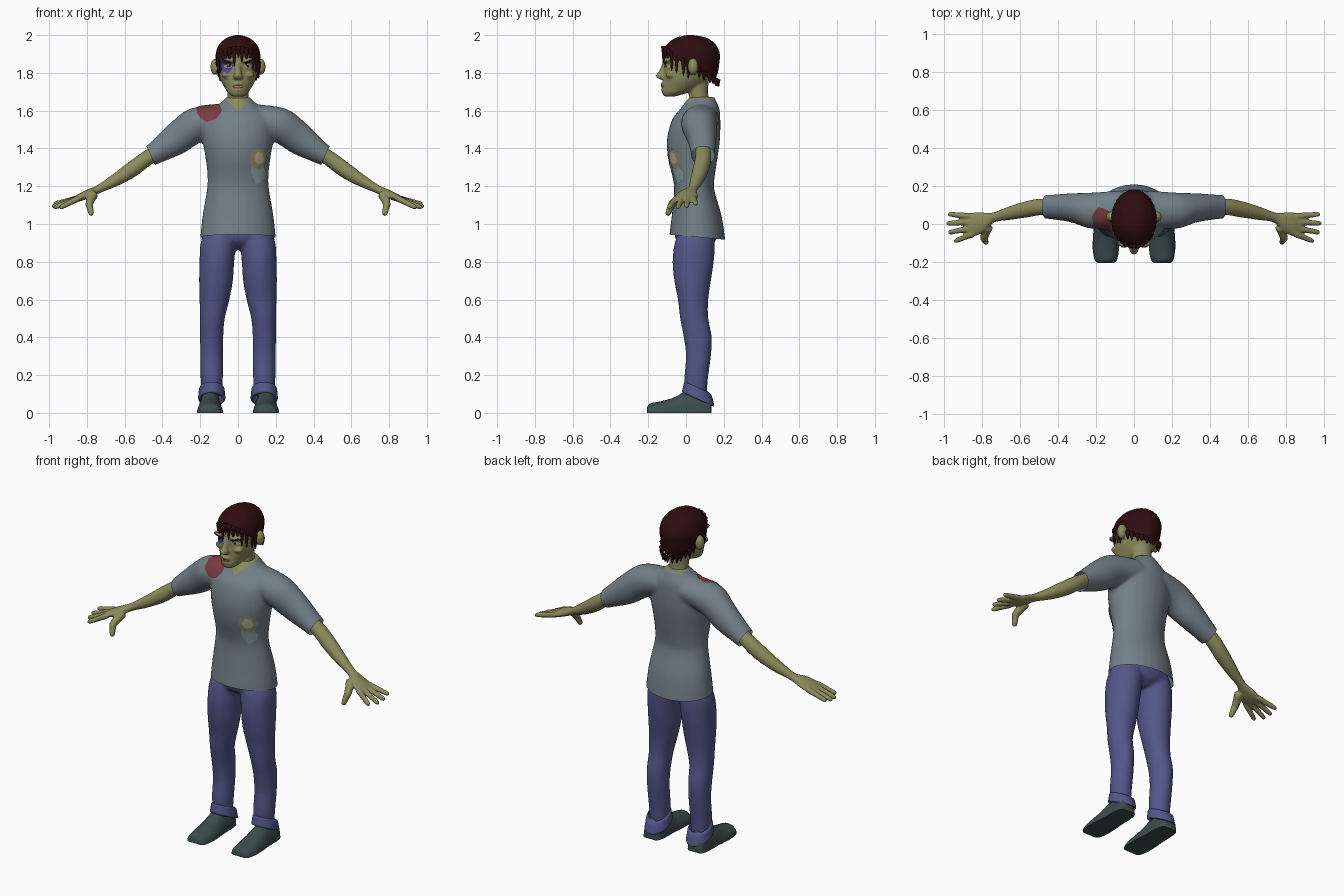
import bpy, bmesh, math, random
from mathutils import Vector, Matrix
from mathutils.bvhtree import BVHTree

if "Cube" in bpy.data.objects:
    bpy.data.objects.remove(bpy.data.objects["Cube"])

random.seed(4)
X, Y, Z = Vector((1, 0, 0)), Vector((0, 1, 0)), Vector((0, 0, 1))


def material(name, r, g, b):
    m = bpy.data.materials.new(name)
    m.diffuse_color = (r, g, b, 1)
    m.use_nodes = True
    m.node_tree.nodes["Principled BSDF"].inputs["Base Color"].default_value = m.diffuse_color
    return m


SKIN = material("olive skin", .26, .26, .11)
SHIRT = material("grey shirt", .17, .215, .25)
JEANS = material("blue denim", .085, .095, .25)
HAIR = material("dark red hair", .028, .004, .005)
SHOE = material("dark green shoe", .045, .075, .073)
SOLE = material("grey sole", .33, .33, .33)
BLOOD = material("dried blood", .19, .045, .053)
BRUISE = material("blue bruise", .075, .075, .28)
BONE = material("pale bone", .45, .40, .33)
FLAP = material("light torn cloth", .27, .34, .39)


# ---------- helpers ----------
def loft(bm, rows, u=X, v=Y, seg=28, sub=4, cap=True):
    """Smooth skin through elliptical rows (x, y, z, radius_u, radius_v)."""
    pts = [rows[0]] + list(rows) + [rows[-1]]
    fine = []
    for i in range(1, len(rows)):
        for k in range(sub):
            t = k / sub
            fine.append([.5 * (2 * b + (c - a) * t + (2 * a - 5 * b + 4 * c - d) * t * t
                               + (3 * b - a - 3 * c + d) * t ** 3)
                         for a, b, c, d in zip(*pts[i - 1:i + 3])])
    fine.append(list(rows[-1]))
    rings = []
    for x, y, z, ru, rv in fine:
        ring = []
        for k in range(seg):
            a = 2 * math.pi * k / seg
            ring.append(bm.verts.new(Vector((x, y, z)) + u * ru * math.cos(a) + v * rv * math.sin(a)))
        rings.append(ring)
    for r, s in zip(rings, rings[1:]):
        for k in range(seg):
            bm.faces.new((r[k], r[(k + 1) % seg], s[(k + 1) % seg], s[k]))
    if cap:
        bm.faces.new(rings[0])
        bm.faces.new(rings[-1])


def upright(rows, cx=0):
    """Rows (z, half width, front y, back y) to loft rows."""
    return [(cx, (f + b) / 2, z, w, (b - f) / 2) for z, w, f, b in rows]


def tube(bm, p, q, r, s):
    p, q = Vector(p), Vector(q)
    d = (q - p).normalized()
    u = d.cross(Vector((.3, .5, .8))).normalized()
    rows = [(*p.lerp(q, t), k, k) for t, k in
            ((0, r * .5), (.08, r), (.5, (r + s) / 2), (.9, s), (1, s * .4))]
    loft(bm, rows, u, d.cross(u), 10, 3)


def ball(bm, c, size):
    bmesh.ops.create_icosphere(bm, subdivisions=3, radius=1,
                               matrix=Matrix.Translation(c) @ Matrix.Diagonal((*size, 1)))


def cut(bm, co, no, clear=True):
    return bmesh.ops.bisect_plane(bm, geom=bm.verts[:] + bm.edges[:] + bm.faces[:], plane_co=co,
                                  plane_no=no, clear_outer=clear)


def finish(name, bm, mats, voxel=0, smooth=5, angle=60):
    """Turn a bmesh into an object, optionally fusing its volumes."""
    bmesh.ops.recalc_face_normals(bm, faces=bm.faces)
    me = bpy.data.meshes.new(name)
    bm.to_mesh(me)
    bm.free()
    ob = bpy.data.objects.new(name, me)
    bpy.context.collection.objects.link(ob)
    if voxel:
        m = ob.modifiers.new("fuse", 'REMESH')
        m.mode, m.voxel_size = 'VOXEL', voxel
        m = ob.modifiers.new("soften", 'SMOOTH')
        m.factor, m.iterations = .5, smooth
        dg = bpy.context.evaluated_depsgraph_get()
        fused = bpy.data.meshes.new_from_object(ob.evaluated_get(dg))
        ob.modifiers.clear()
        ob.data = me = fused
    me.materials.clear()
    for m in mats:
        me.materials.append(m)
    me.shade_smooth()
    me.set_sharp_from_angle(angle=math.radians(angle))
    return ob


def tree_of(ob):
    return BVHTree.FromPolygons([v.co for v in ob.data.vertices],
                                [p.vertices for p in ob.data.polygons])


def patch(name, tree, mat, c, rx, rz, jag=0, off=.003, tilt=0, turn=0, n=20, rings=4):
    """Thin blob laid on a surface, seen along a direction tilted down from +y."""
    d = Vector((0, math.cos(tilt), -math.sin(tilt)))
    w = Vector((0, math.sin(tilt), math.cos(tilt)))
    bm = bmesh.new()

    def drop(a, b):
        a, b = a * math.cos(turn) - b * math.sin(turn), a * math.sin(turn) + b * math.cos(turn)
        o = Vector(c) + X * a + w * b
        hit, no, _, _ = tree.ray_cast(o - d * .6, d)
        if hit is None:
            hit, no, _, _ = tree.find_nearest(o)
        return bm.verts.new(hit + no * off)

    edge = [1 + random.uniform(-jag, jag) for _ in range(n)]
    mid = drop(0, 0)
    old = None
    for k in range(1, rings + 1):
        ring = [drop(rx * edge[i] * k / rings * math.cos(i * 2 * math.pi / n),
                     rz * edge[i] * k / rings * math.sin(i * 2 * math.pi / n)) for i in range(n)]
        for i in range(n):
            j = (i + 1) % n
            bm.faces.new((mid, ring[i], ring[j]) if old is None else (old[i], ring[i], ring[j], old[j]))
        old = ring
    finish(name, bm, [mat])


# ---------- shirt: torso and sleeves fused, then trimmed open ----------
bm = bmesh.new()
loft(bm, upright([(.88, .20, -.09, .212), (.94, .199, -.088, .205), (1.05, .187, -.075, .187),
                  (1.18, .165, -.063, .15), (1.25, .161, -.072, .152), (1.35, .172, -.096, .167),
                  (1.45, .188, -.1, .18), (1.55, .185, -.075, .182), (1.61, .135, -.03, .177),
                  (1.65, .082, 0, .16), (1.672, .062, .02, .15)]))
for s in (1, -1):
    loft(bm, [(s * x, y, z, a, b) for x, y, z, a, b in
              ((.08, .08, 1.56, .08, .095), (.22, .07, 1.525, .092, .095), (.33, .085, 1.45, .086, .076),
               (.462, .09, 1.362, .055, .062), (.53, .09, 1.32, .053, .06))], Vector((s * .41, 0, .91)))
shirt = finish("shirt", bm, [SHIRT, SKIN], .01)
bm = bmesh.new()
bm.from_mesh(shirt.data)
cut(bm, (0, 0, .936), (0, -.09, -1))
for s in (1, -1):
    cut(bm, (s * .462, .09, 1.362), (s * .91, 0, -.41))
    cut(bm, (0, 0, 1.597), (s * 1.05, 0, -1), False)
for f in bm.faces:
    c = f.calc_center_median()
    f.material_index = int(c.z > 1.597 + 1.05 * abs(c.x) and c.y < .13)   # V neck
    f.smooth = True
bm.to_mesh(shirt.data)
bm.free()

# ---------- shirt damage ----------
cloth = tree_of(shirt)
patch("shoulder_blood", cloth, BLOOD, (-.152, .02, 1.59), .068, .075, .13, .004, .9, n=18, rings=6)
patch("torn_flap", cloth, FLAP, (.105, -.1, 1.275), .036, .055, .15, .003)
patch("torn_hole_skin", cloth, SKIN, (.105, -.1, 1.345), .043, .053, .1, .005)
patch("wound_bone", cloth, BONE, (.108, -.1, 1.35), .024, .032, .1, .007)

# ---------- jeans ----------
bm = bmesh.new()
loft(bm, upright([(.865, .04, .01, .1), (.9, .14, -.045, .15), (.95, .188, -.06, .165),
                  (1.0, .17, -.04, .15)]))
for s in (1, -1):
    loft(bm, [(s * (i + o) / 2, (f + b) / 2, z, (o - i) / 2, (b - f) / 2) for z, i, o, f, b in
              ((.98, .0, .17, -.03, .14), (.9, .01, .198, -.06, .152), (.8, .02, .204, -.071, .147),
               (.7, .027, .206, -.062, .132), (.6, .045, .204, -.043, .118), (.5, .07, .201, -.031, .118),
               (.4, .078, .201, -.012, .137), (.3, .079, .199, 0, .132), (.18, .08, .198, -.009, .116),
               (.09, .085, .19, 0, .11))])
finish("jeans", bm, [JEANS], .01, 4)

for s, side in ((1, "left"), (-1, "right")):
    # ---------- turned-up cuff ----------
    bm = bmesh.new()
    loft(bm, [(s * .139, .062, .135, .058, .06), (s * .139, .062, .128, .067, .072),
              (s * .139, .064, .1, .07, .08), (s * .139, .064, .075, .072, .085),
              (s * .139, .064, .07, .062, .075)], X, Vector((0, 1, -.45)), cap=False)
    finish("cuff_" + side, bm, [JEANS])

    # ---------- shoe with pale sole ----------
    bm = bmesh.new()
    loft(bm, [(s * .148, y, 0, w, h) for y, w, h in
              ((-.206, .04, .03), (-.19, .058, .05), (-.13, .069, .062), (-.06, .067, .083),
               (.0, .062, .115), (.08, .06, .125), (.12, .052, .11), (.136, .036, .08))], X, Z, 24)
    edges = [e for e in cut(bm, (0, 0, 0), (0, 0, -1))["geom_cut"] if isinstance(e, bmesh.types.BMEdge)]
    bmesh.ops.holes_fill(bm, edges=edges)
    for f in bm.faces:
        f.material_index = int(all(v.co.z < .001 for v in f.verts))
    finish("shoe_" + side, bm, [SHOE, SOLE], angle=40)

    # ---------- arm, palm, fingers and thumb ----------
    bm = bmesh.new()
    loft(bm, [(s * x, y, z, a, b) for x, y, z, a, b in
              ((.41, .09, 1.395, .038, .04), (.49, .09, 1.342, .041, .043), (.56, .078, 1.29, .042, .043),
               (.65, .058, 1.232, .033, .036), (.735, .035, 1.186, .022, .027), (.78, .012, 1.165, .023, .048),
               (.83, 0, 1.143, .021, .062), (.87, -.005, 1.127, .015, .058))], Vector((s * .5, 0, .86)))
    for y0, x1, y1, z1 in ((-.05, .945, -.092, 1.085), (-.02, .977, -.045, 1.085),
                           (.012, .985, .003, 1.092), (.04, .978, .052, 1.105)):
        tube(bm, (s * .84, y0, 1.138), (s * x1, y1, z1), .017, .013)
    tube(bm, (s * .765, -.01, 1.16), (s * .79, -.075, 1.105), .026, .021)
    tube(bm, (s * .79, -.07, 1.115), (s * .775, -.1, 1.045), .021, .014)
    finish("arm_" + side, bm, [SKIN], .006, 3)

# ---------- head, neck, nose and ears ----------
bm = bmesh.new()
loft(bm, upright([(1.675, .03, -.115, -.06), (1.692, .052, -.126, 0), (1.72, .07, -.126, .07),
                  (1.76, .092, -.12, .12), (1.8, .102, -.117, .15), (1.85, .109, -.118, .16),
                  (1.9, .109, -.115, .165), (1.95, .09, -.08, .14), (1.975, .05, -.04, .1)]))
loft(bm, upright([(1.55, .075, .03, .14), (1.62, .06, .022, .132), (1.68, .055, .016, .118),
                  (1.77, .06, .0, .12)]))
loft(bm, [(0, -.11, 1.855, .012, .014), (0, -.124, 1.805, .017, .022), (0, -.13, 1.782, .026, .033),
          (0, -.12, 1.765, .02, .018)], seg=14)
ball(bm, (0, -.112, 1.742), (.03, .024, .01))
ball(bm, (0, -.112, 1.71), (.026, .022, .01))
for s in (1, -1):
    ball(bm, (s * .048, -.098, 1.866), (.04, .026, .012))
    ball(bm, (s * .06, -.082, 1.79), (.028, .026, .018))
    ball(bm, (s * .12, .038, 1.832), (.026, .028, .044))
head = finish("head", bm, [SKIN], .007, 3)

# ---------- painted face ----------
face = tree_of(head)
patch("eye_bruise", face, BRUISE, (-.058, -.1, 1.835), .032, .038, .1, .002)
for s, side in ((1, "left"), (-1, "right")):
    patch("eye_" + side, face, BONE, (s * .052, -.1, 1.835), .021, .009, 0, .004)
    patch("pupil_" + side, face, HAIR, (s * .05, -.1, 1.835), .006, .007, 0, .006, n=10, rings=2)
    patch("brow_" + side, face, HAIR, (s * .052, -.1, 1.86), .03, .005, 0, .004, turn=s * .3)
patch("mouth", face, BLOOD, (0, -.1, 1.726), .028, .011, .05, .003)
patch("teeth", face, BONE, (0, -.1, 1.729), .018, .004, 0, .005)

# ---------- hair cap with pointed strands ----------
bm = bmesh.new()
loft(bm, upright([(1.72, .07, 0, .12), (1.76, .085, -.06, .15), (1.8, .103, -.11, .168),
                  (1.85, .115, -.125, .176), (1.9, .118, -.128, .179), (1.95, .1, -.103, .157),
                  (1.985, .06, -.055, .11), (2.0, .012, .005, .04)]), seg=36)
cut(bm, (0, -.12, 1.915), (0, -.16, -.27))
for k in range(30):
    a = 2 * math.pi * (k + random.uniform(-.25, .25)) / 30
    x, y = .113 * math.sin(a), .025 - .15 * math.cos(a)
    z = 1.915 - (y + .12) * .593
    drop = random.uniform(.035, .085) if y < .02 else random.uniform(.01, .03)
    tube(bm, (x * .95, .025 + (y - .025) * .95, z + .025),
         (x * .97, .025 + (y - .025) * .985, z - drop), .014, .004)
finish("hair", bm, [HAIR])
